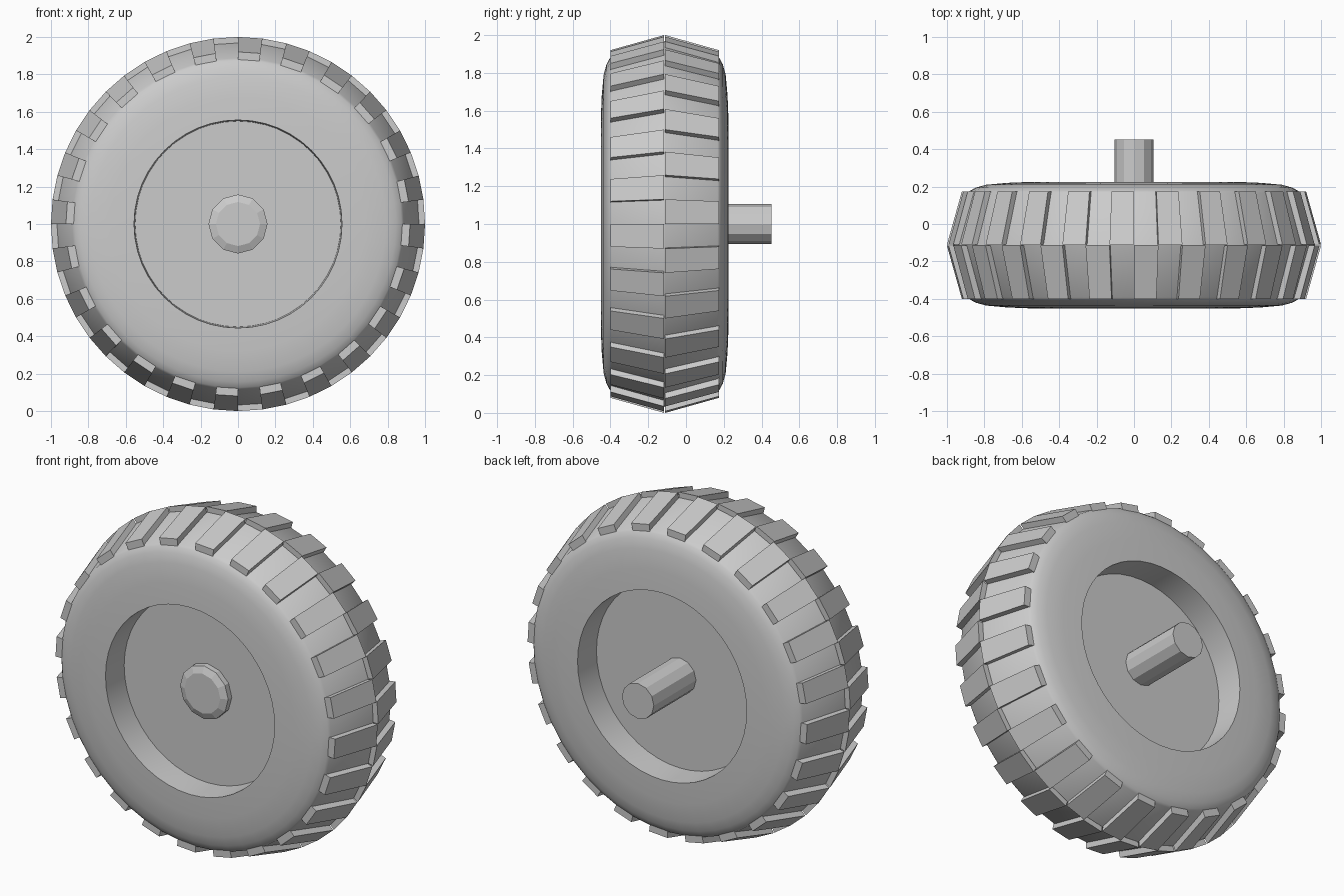
import bpy, bmesh, math

if "Cube" in bpy.data.objects:
    bpy.data.objects.remove(bpy.data.objects["Cube"])

YM = -0.113          # middle plane of the tyre
N = 48               # segments round the tyre (24 lugs + 24 gaps)

grey = bpy.data.materials.new("plain grey")
grey.diffuse_color = (0.6, 0.6, 0.6, 1)
grey.use_nodes = True
grey.node_tree.nodes["Principled BSDF"].inputs["Base Color"].default_value = grey.diffuse_color


def pt(r, y, t):
    """Point at radius r, angle t clockwise from the top, about the axle."""
    return (r * math.sin(t), y, 1 + r * math.cos(t))


def finish(name, bm, smooth=None):
    bmesh.ops.recalc_face_normals(bm, faces=bm.faces)
    me = bpy.data.meshes.new(name)
    bm.to_mesh(me)
    bm.free()
    me.materials.append(grey)
    ob = bpy.data.objects.new(name, me)
    bpy.context.collection.objects.link(ob)
    if smooth:
        bpy.ops.object.select_all(action='DESELECT')
        ob.select_set(True)
        bpy.context.view_layer.objects.active = ob
        bpy.ops.object.shade_smooth_by_angle(angle=math.radians(smooth))
    return ob


def lathe(name, profile, n, closed, smooth=None):
    """Spin (radius, y) points about the axle; cap the ends if not closed."""
    bm = bmesh.new()
    rings = [[bm.verts.new(pt(r, y, 2 * math.pi * i / n)) for i in range(n)]
             for r, y in profile]
    pairs = list(zip(rings, rings[1:]))
    if closed:
        pairs.append((rings[-1], rings[0]))
    else:
        bm.faces.new(rings[0])
        bm.faces.new(rings[-1])
    for a, b in pairs:
        for i in range(n):
            j = (i + 1) % n
            bm.faces.new((a[i], a[j], b[j], b[i]))
    return finish(name, bm, smooth)


# tyre body: half profile (radius, distance from middle), mirrored
half = [(0.55, 0.17), (0.556, 0.338), (0.68, 0.333), (0.79, 0.323),
        (0.845, 0.308), (0.875, 0.292), (0.887, 0.28)]
profile = ([(r, YM - d) for r, d in half] + [(0.968, YM)]
           + [(r, YM + d) for r, d in reversed(half)])
lathe("tyre", profile, N, True, 30)

# wheel disc set deep in the tyre
lathe("wheel_disc", [(0.552, -0.284), (0.552, 0.056)], N, False, 30)

# tread lugs: two staggered rows of sloping blocks
bm = bmesh.new()
step = 2 * math.pi / N
for side in (-1, 1):
    for k in range(N // 2):
        t0 = 2 * k * step - (step if side > 0 else 0)
        section = [(0.875, 0.288), (0.920, 0.288), (1.0, 0.003), (0.955, 0.003)]
        a, b = [[bm.verts.new(pt(r, YM + side * d, t)) for r, d in section]
                for t in (t0, t0 + step)]
        bm.faces.new(a)
        bm.faces.new(b)
        for i in range(4):
            j = (i + 1) % 4
            bm.faces.new((a[i], a[j], b[j], b[i]))
finish("tread_lugs", bm)

# hub cap on the front and axle at the back
lathe("hub_cap", [(0.158, -0.27), (0.158, -0.318), (0.118, -0.335)], 12, False)
lathe("axle", [(0.105, 0.04), (0.105, 0.452)], 12, False)
